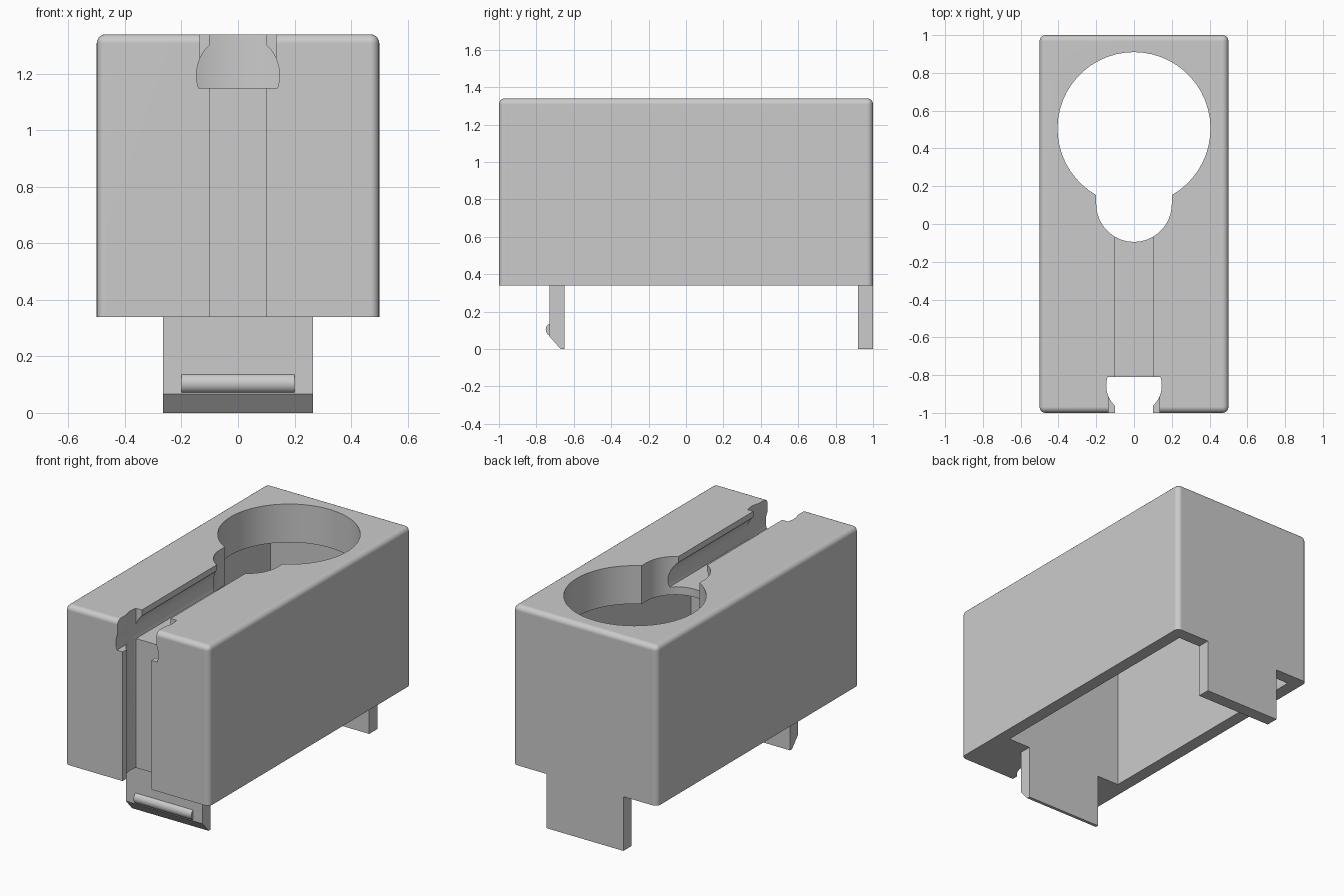
import bpy, bmesh
from math import sin, cos, radians, sqrt, acos, degrees

cube = bpy.data.objects.get("Cube")
if cube:
    bpy.data.objects.remove(cube, do_unlink=True)

grey = bpy.data.materials.new("light grey plastic")
grey.use_nodes = True
COLOUR = (0.6, 0.6, 0.6, 1)
grey.diffuse_color = COLOUR
grey.node_tree.nodes["Principled BSDF"].inputs["Base Color"].default_value = COLOUR

BASE, TOP = 0.34, 1.34


def add_object(name, bm):
    bmesh.ops.recalc_face_normals(bm, faces=bm.faces)
    mesh = bpy.data.meshes.new(name)
    bm.to_mesh(mesh)
    bm.free()
    mesh.materials.append(grey)
    obj = bpy.data.objects.new(name, mesh)
    bpy.context.collection.objects.link(obj)
    return obj


def prism(name, profile, axis, lo, hi):
    """Extrude a 2D profile along one axis; the profile uses the other two in order."""
    def place(p, t):
        co = list(p)
        co.insert("xyz".index(axis), t)
        return co
    bm = bmesh.new()
    face = bm.faces.new([bm.verts.new(place(p, lo)) for p in profile])
    moved = bmesh.ops.extrude_face_region(bm, geom=[face])["geom"]
    shift = place((0, 0), hi - lo)
    bmesh.ops.translate(bm, vec=shift, verts=[g for g in moved if isinstance(g, bmesh.types.BMVert)])
    return add_object(name, bm)


def box(name, x, y, z):
    return prism(name, [(x[0], y[0]), (x[1], y[0]), (x[1], y[1]), (x[0], y[1])], "z", *z)


def arc(cx, cy, r, start, end, steps):
    angles = [radians(start + (end - start) * i / steps) for i in range(steps + 1)]
    return [(cx + r * cos(a), cy + r * sin(a)) for a in angles]


def activate(obj):
    bpy.ops.object.select_all(action="DESELECT")
    obj.select_set(True)
    bpy.context.view_layer.objects.active = obj


def cut(obj, cutter):
    cutter.hide_render = True
    mod = obj.modifiers.new("cut", "BOOLEAN")
    mod.operation, mod.solver, mod.object = "DIFFERENCE", "EXACT", cutter
    activate(obj)
    bpy.ops.object.modifier_apply(modifier=mod.name)
    bpy.data.objects.remove(cutter, do_unlink=True)


def smooth(obj):
    activate(obj)
    bpy.ops.object.shade_smooth_by_angle(angle=radians(30))
    obj.modifiers.new("flat faces", "WEIGHTED_NORMAL").keep_sharp = True


# Housing block: every edge rounded except those around the bottom
body = box("housing", (-0.5, 0.5), (-1, 1), (BASE, TOP))
bm = bmesh.new()
bm.from_mesh(body.data)
edges = [e for e in bm.edges if max(v.co.z for v in e.verts) > BASE + 0.1]
bmesh.ops.bevel(bm, geom=edges, offset=0.032, segments=5, profile=0.5, affect="EDGES")
bm.to_mesh(body.data)
bm.free()

# Open cavity underneath
cut(body, box("cavity", (-0.42, 0.42), (-0.65, 0.92), (0.2, 1.1)))

# Keyhole through the top plate: large circle joined to a small one
BIG, SMALL, BIG_Y, SMALL_Y = 0.405, 0.2, 0.505, 0.105
join = degrees(acos(SMALL / BIG))
keyhole = arc(0, BIG_Y, BIG, -join, 180 + join, 44) + arc(0, SMALL_Y, SMALL, 180, 360, 22)
cut(body, prism("keyhole", keyhole, "z", 1.0, 1.5))

# Undercut groove: narrow mouth, round inside, flat floor (across, depth)
MOUTH, ROUND, CENTRE, FLOOR = 0.1, 0.147, 0.145, 0.19
neck = degrees(acos(MOUTH / ROUND))
floor_angle = degrees(acos(sqrt(ROUND ** 2 - (FLOOR - CENTRE) ** 2) / ROUND))
side = arc(0, CENTRE, ROUND, -neck, floor_angle, 14)
groove = [(MOUTH, -0.1)] + side
groove += [(-x, d) for x, d in reversed(groove)]
cut(body, prism("top_groove", [(x, TOP - d) for x, d in groove], "y", -1.2, 0.1))
cut(body, prism("front_groove", [(x, d - 1) for x, d in groove], "z", 0.2, 1.5))

# Wider passage where the two grooves meet
cut(body, box("corner_notch", (-0.135, 0.135), (-1.1, -0.88), (1.22, 1.5)))
smooth(body)

# Back locating tab
box("back_tab", (-0.266, 0.266), (0.92, 1), (0, BASE))

# Front clip tab with a chamfered foot
tab = [(-0.73, BASE), (-0.73, 0.067), (-0.67, 0), (-0.65, 0), (-0.65, BASE)]
prism("front_clip", tab, "x", -0.266, 0.266)

# Rounded catch on the clip
catch = prism("clip_catch", arc(-0.715, 0.104, 0.035, 115, 245, 12), "x", -0.2, 0.2)
smooth(catch)
